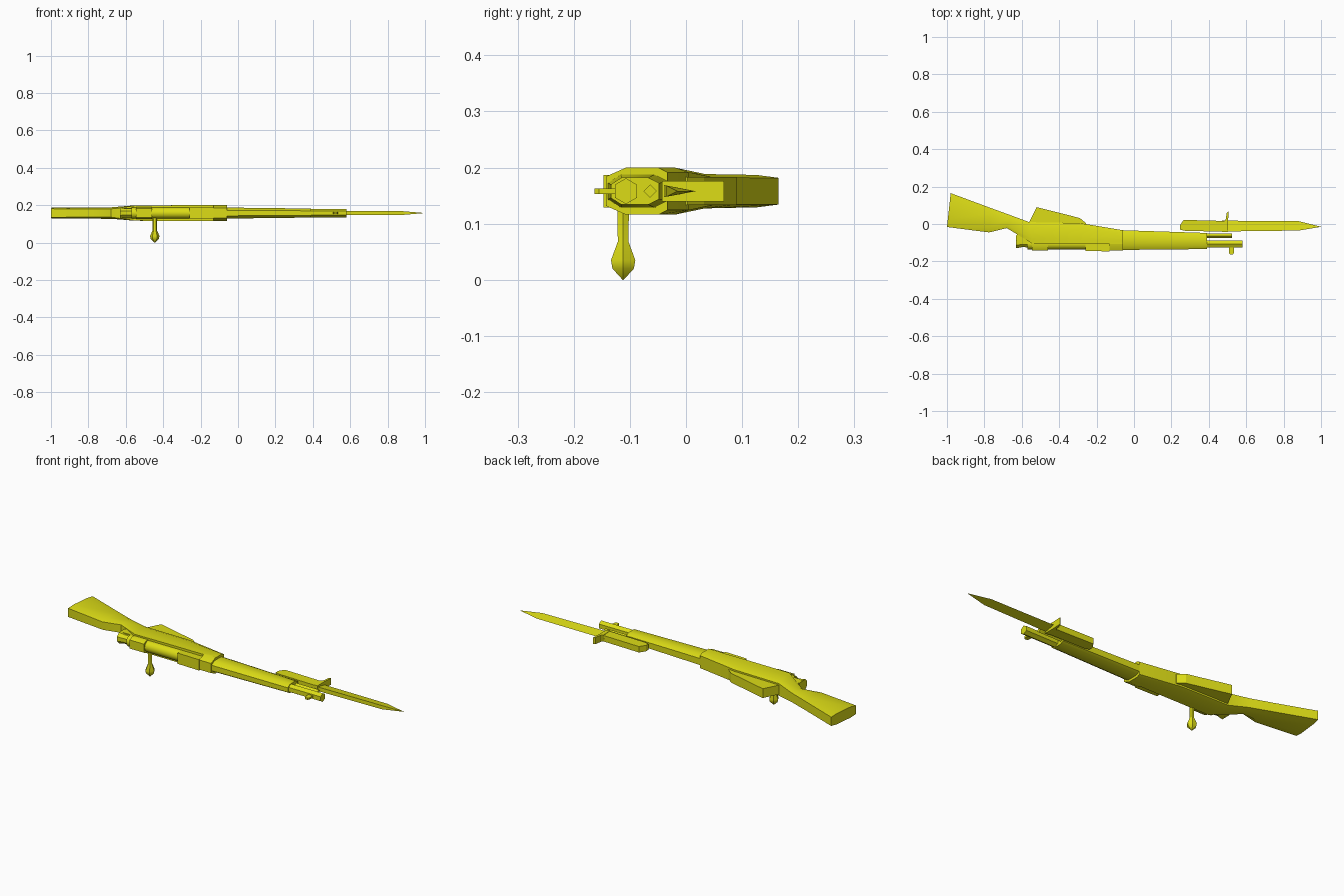
import bpy, bmesh, math
from mathutils import Vector

if "Cube" in bpy.data.objects:
    bpy.data.objects.remove(bpy.data.objects["Cube"])

ZC = 0.158  # centre plane of the model, which lies on its side

yellow = bpy.data.materials.new("yellow")
yellow.diffuse_color = (0.72, 0.72, 0.008, 1)
yellow.use_nodes = True
yellow.node_tree.nodes["Principled BSDF"].inputs["Base Color"].default_value = yellow.diffuse_color


def finish(name, bm, angle=38):
    bmesh.ops.recalc_face_normals(bm, faces=bm.faces)
    me = bpy.data.meshes.new(name)
    bm.to_mesh(me)
    bm.free()
    me.materials.append(yellow)
    me.shade_smooth()
    me.set_sharp_from_angle(angle=math.radians(angle))
    ob = bpy.data.objects.new(name, me)
    bpy.context.collection.objects.link(ob)
    return ob


def loft(name, rings, angle=38):
    """Skin a list of equally long point rings and cap both ends."""
    bm = bmesh.new()
    vs = [[bm.verts.new(p) for p in r] for r in rings]
    n = len(rings[0])
    for a, b in zip(vs, vs[1:]):
        for i in range(n):
            j = (i + 1) % n
            bm.faces.new((a[i], a[j], b[j], b[i]))
    bm.faces.new(vs[0])
    bm.faces.new(vs[-1])
    bmesh.ops.remove_doubles(bm, verts=bm.verts, dist=1e-5)
    return finish(name, bm, angle)


def section(x0, y0, x1, y1, w, top=0.75, low=0.75):
    """Eight-sided section between an upper and a lower edge point."""
    half = [(0, top), (0.22, 1), (0.78, 1), (1, low)]
    pts = [(t, f * w) for t, f in half] + [(t, -f * w) for t, f in reversed(half)]
    return [(x0 + (x1 - x0) * t, y0 + (y1 - y0) * t, ZC + z) for t, z in pts]


def tube_x(name, stations, yc, sides, turn=0.0, zscale=1.0):
    """Round part along x from (x, radius) stations."""
    rings = []
    for x, r in stations:
        rings.append([(x, yc + r * math.cos(turn + math.tau * i / sides),
                       ZC + zscale * r * math.sin(turn + math.tau * i / sides))
                      for i in range(sides)])
    return loft(name, rings)


def plate(name, outline, half):
    """Outline in x, y with thickness in z."""
    return loft(name, [[(x, y, ZC + s * half) for x, y in outline] for s in (-1, 1)], 20)


# Stock: butt, wrist and receiver bed
loft("stock", [
    section(-1.0, -0.016, -0.98, 0.165, 0.029, 0.8, 0.82),
    section(-0.775, -0.045, -0.77, 0.087, 0.030, 0.7, 0.8),
    section(-0.68, -0.022, -0.66, 0.047, 0.031, 0.7, 0.8),
    section(-0.54, -0.107, -0.56, 0.010, 0.041, 1, 0.8),
    section(-0.29, -0.107, -0.29, 0.005, 0.042, 1, 0.8),
    section(-0.06, -0.107, -0.06, -0.033, 0.042, 1, 0.8)], 42)
# Fore-end
loft("fore_end", [
    section(-0.10, -0.139, -0.10, -0.032, 0.030, 0.5, 0.6),
    section(0.39, -0.134, 0.39, -0.048, 0.024, 0.5, 0.6)], 50)

# Receiver and bolt
tube_x("receiver", [(-0.57, 0.030), (-0.10, 0.030)], -0.107, 12)
tube_x("bolt_rear", [(-0.63, 0.032), (-0.60, 0.026), (-0.54, 0.027)], -0.100, 8, math.pi / 8)
plate("tang", [(-0.632, -0.062), (-0.632, -0.10), (-0.53, -0.10), (-0.53, -0.04), (-0.56, -0.02)], 0.028)
loft("receiver_ring", [section(x, -0.143, x, -0.06, 0.033, 0.7, 0.7) for x in (-0.545, -0.46)])
loft("barrel_band", [[(x, -0.107 - dy, ZC + z) for dy, z in
                      [(-0.03, -0.042), (0, -0.042), (0.036, -0.026),
                       (0.036, 0.026), (0, 0.042), (-0.03, 0.042)]] for x in (-0.13, -0.06)])
plate("rear_sight", [(-0.26, -0.10), (-0.26, -0.143), (-0.13, -0.147), (-0.13, -0.10)], 0.029)

# Bolt handle with faceted knob
rings = []
for z, r in [(0.14, 0.012), (0.068, 0.011), (0.035, 0.025), (0.020, 0.022), (0.0, 0.001)]:
    rings.append([(-0.445 + r * math.cos(math.tau * i / 6),
                   -0.112 + r * math.sin(math.tau * i / 6), z) for i in range(6)])
loft("bolt_handle", rings)

# Magazine under the stock
plate("magazine", [(-0.57, -0.01), (-0.56, 0.012), (-0.52, 0.090),
                   (-0.29, 0.032), (-0.255, 0.003), (-0.26, -0.02)], 0.025)

# Barrel, cleaning rod and front sight
tube_x("barrel", [(0.36, 0.023), (0.58, 0.023)], -0.107, 6, math.pi / 6)
tube_x("cleaning_rod", [(0.36, 0.012), (0.525, 0.012)], -0.064, 4)
plate("front_sight", [(0.508, -0.12), (0.508, -0.155), (0.514, -0.163),
                      (0.528, -0.163), (0.534, -0.155), (0.534, -0.12)], 0.005)

# Bayonet: grip, guard and wedge-shaped blade
plate("bayonet_grip", [(0.245, -0.030), (0.245, -0.008), (0.265, 0.022), (0.49, 0.016),
                       (0.49, -0.042), (0.27, -0.036)], 0.016)
plate("bayonet_guard", [(0.483, -0.043), (0.503, -0.043), (0.503, 0.015), (0.506, 0.068),
                        (0.496, 0.060), (0.490, 0.022), (0.480, 0.014)], 0.018)
blade = [[(x, y, ZC + z) for y, z in [(lo, -w), (hi, 0), (lo, w)]]
         for x, lo, hi, w in [(0.47, -0.040, 0.018, 0.011), (0.88, -0.035, 0.015, 0.010)]]
blade.append([(1.0, -0.015, ZC)] * 3)
bm = bmesh.new()
vs = [[bm.verts.new(p) for p in r] for r in blade[:2]]
tip = bm.verts.new(blade[2][0])
for i in range(3):
    j = (i + 1) % 3
    bm.faces.new((vs[0][i], vs[0][j], vs[1][j], vs[1][i]))
    bm.faces.new((vs[1][i], vs[1][j], tip))
bm.faces.new(vs[0])
finish("bayonet_blade", bm, 20)
